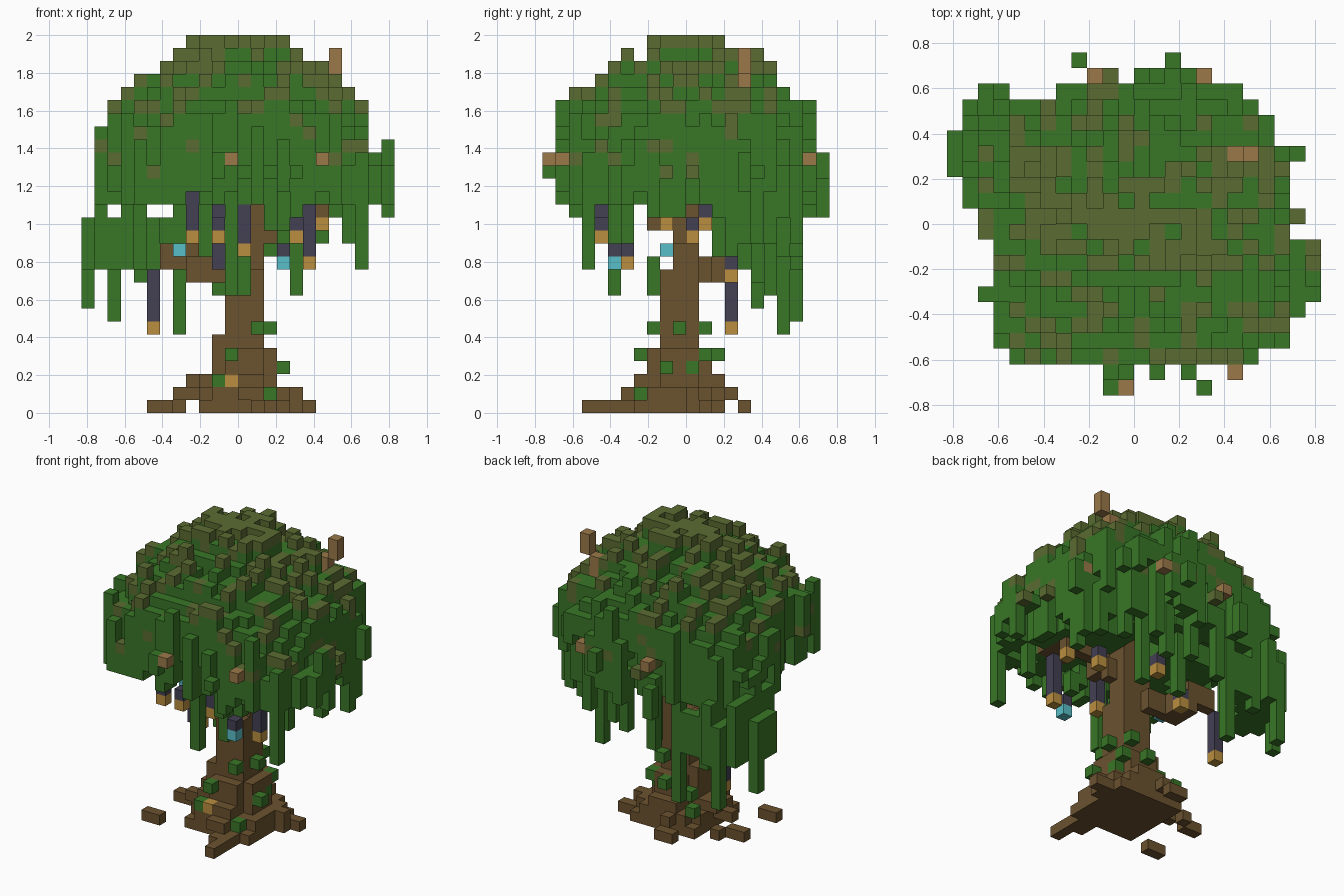
import bpy
import random
from mathutils import Vector, noise

random.seed(7)
UNIT = 2 / 29          # edge of one block
cells = {}             # grid position -> part name

PALETTE = {
    "leaf_green": (0.040, 0.180, 0.020),
    "moss_olive": (0.104, 0.148, 0.031),
    "bark_brown": (0.146, 0.084, 0.028),
    "bud_tan": (0.325, 0.190, 0.066),
    "cord_purple": (0.056, 0.051, 0.088),
    "lamp_gold": (0.490, 0.275, 0.050),
    "lamp_cyan": (0.100, 0.520, 0.580),
}
PART_COLOUR = {
    "canopy": "leaf_green", "hanging_vines": "leaf_green", "trunk_leaves": "leaf_green",
    "moss_patches": "moss_olive", "trunk": "bark_brown", "roots": "bark_brown",
    "branches": "bark_brown", "buds": "bud_tan", "lantern_cords": "cord_purple",
    "gold_lanterns": "lamp_gold", "cyan_lanterns": "lamp_cyan",
}


def box(part, xs, ys, zs):
    """Fill an inclusive range of blocks."""
    for i in range(xs[0], xs[1] + 1):
        for j in range(ys[0], ys[1] + 1):
            for k in range(zs[0], zs[1] + 1):
                cells[i, j, k] = part


def column(part, i, j, low, high):
    box(part, (i, i), (j, j), (low, high))


def rough(i, j, scale, seed):
    return noise.noise(Vector((i * scale + seed, j * scale + 0.37, seed * 1.7)))


def radius(i, j):
    """Rounded-square distance from the tree axis, in blocks."""
    return ((abs(i + 0.5) * 0.95) ** 2.4 + abs(j + 0.5) ** 2.4) ** (1 / 2.4)


# Canopy: a dome of block columns inside an uneven outline
west = [-8, -9, -9, -9, -10, -9, -9, -9, -10, -10, -11, -11, -11, -11, -11, -11, -9, -5]
east = [7, 9, 9, 10, 11, 11, 11, 11, 9, 10, 9, 9, 9, 9, 8, 8, 7, 6]
for j, (start, end) in enumerate(zip(west, east), -9):
    for i in range(start, end + 1):
        r = radius(i, j)
        top = int(27.2 - 4.9 * (r / 9) ** 2 + 1.4 * rough(i, j, 0.6, 3))
        bottom = 16 if rough(i, j, 0.25, 6) < 0.1 else 18
        if r > 9.8:                       # ragged outer strands
            top = random.randint(18, 22) if i < 10 else random.randint(18, 20)
            bottom = random.choice((16, 16, 17, 18, 19))
        elif r > 8:
            bottom = random.choice((15, 16, 16, 17, 19, 20))
        if i < -4:
            bottom = max(bottom, 16)
        column("canopy", i, j, min(bottom, top), top)
        # Moss blocks resting on the crown
        if rough(i, j, 0.7, 9) + random.uniform(-0.5, 0.5) > 0.2:
            rise = 1 if r < 9.5 else 0
            column("moss_patches", i, j, top + rise, top + rise)

# Flat crown cap
for i in range(-4, 4):
    for j in range(-3, 3):
        if rough(i, j, 0.7, 5) > 0.16 or (j == 0 and i in (-4, -3, 2, 3)) or (i == 0 and j in (-3, 2)):
            column("canopy", i, j, 25, 27)
            column("moss_patches", i, j, 28, 28)

# Loose tufts around the rim
for i, j, low, high in ((-4, 10, 15, 17), (2, 10, 18, 19), (0, 9, 15, 20), (1, 9, 16, 23),
                        (2, 9, 16, 22), (3, 9, 17, 20), (10, 4, 17, 19), (-2, -10, 16, 22),
                        (-1, -10, 17, 23), (1, -10, 16, 21), (3, -10, 17, 20),
                        (-2, -11, 18, 19), (4, -11, 18, 18)):
    column("canopy", i, j, low, high)

# Mossy blocks scattered over the sides
for cell, part in list(cells.items()):
    if part == "canopy" and cell[2] > 18 and random.random() < 0.06:
        cells[cell] = "moss_patches"
column("moss_patches", -2, 9, 18, 18)

# Low leafy skirt on one back corner
for i in range(-12, -4):
    for j in range(2, 9):
        inside = 3 <= j <= 5 or (i >= -11 and j <= 7) or i in (-10, -9)
        if inside and radius(i, j) > 8.2:
            column("hanging_vines", i, j, 11, 14)
            if i not in (-12, -10, -7, -6):
                column("hanging_vines", i, j, 15, 16)

# Vines: x, y, lowest and highest block
for i, j, low, high in ((-12, 5, 8, 14), (-10, 8, 7, 14), (-5, 7, 6, 17), (-8, 7, 10, 17),
                        (9, -8, 11, 18), (8, -5, 13, 17), (8, 5, 13, 17), (9, 2, 15, 17),
                        (9, 3, 12, 17), (9, 4, 13, 17), (3, -5, 13, 14), (2, -5, 14, 15),
                        (4, 6, 9, 17), (-1, -6, 9, 17), (-1, 5, 10, 17), (3, -8, 14, 17),
                        (2, 7, 12, 17), (4, 8, 13, 17), (0, 8, 12, 17), (6, 6, 13, 17),
                        (-3, 8, 11, 17), (11, -3, 15, 17)):
    column("hanging_vines", i, j, low, high)

# Buds
for i, j, low, high in ((7, 4, 26, 27), (6, 4, 24, 25), (9, 4, 19, 19), (-1, -11, 19, 19),
                        (6, -10, 19, 19), (4, 9, 19, 19), (-3, 9, 19, 19)):
    column("buds", i, j, low, high)

# Trunk: stacked slabs that narrow upwards
for xs, ys, zs in (((-3, 3), (-4, 2), (0, 0)), ((-2, 2), (-4, 2), (1, 1)),
                   ((-3, 3), (-3, 1), (1, 1)), ((-3, 2), (-2, 0), (2, 2)),
                   ((-1, 1), (-4, 2), (2, 2)), ((-2, 2), (-2, 0), (3, 4)),
                   ((-1, 1), (-3, 1), (3, 4)), ((-2, 1), (-2, 0), (5, 5)),
                   ((-1, 1), (-2, 0), (6, 10)), ((-1, 1), (-1, 0), (11, 16))):
    box("trunk", xs, ys, zs)

# Roots
for xs, ys, zs in (((-7, -6), (0, 0), (0, 0)), ((-5, -5), (1, 1), (0, 0)),
                   ((-5, -4), (-1, -1), (1, 1)), ((-4, -4), (0, 0), (2, 2)),
                   ((4, 4), (0, 0), (0, 1)), ((4, 5), (1, 1), (0, 0)),
                   ((2, 2), (-8, -7), (0, 0)), ((1, 2), (-6, -5), (0, 0)),
                   ((0, 1), (-5, -5), (1, 1)), ((-7, -6), (-5, -5), (0, 0)),
                   ((-1, -1), (3, 3), (1, 1)), ((-2, -1), (4, 4), (0, 0))):
    box("roots", xs, ys, zs)

# Branches reaching under the leaves
for xs, ys, zs in (((-3, -1), (1, 1), (10, 11)), ((-4, -3), (1, 3), (10, 11)),
                   ((-6, -4), (3, 3), (11, 12)), ((2, 2), (-1, -1), (13, 14)),
                   ((3, 6), (-2, -2), (15, 15)), ((2, 2), (-3, -2), (14, 15)),
                   ((4, 6), (-5, -3), (16, 16))):
    box("branches", xs, ys, zs)

# Lanterns on cords: x, y, lamp block, cord top, lamp kind
for i, j, lamp, top, kind in ((-4, -7, 13, 16, "gold"), (-2, -7, 13, 14, "gold"),
                              (0, -5, 12, 15, "gold"), (4, 0, 13, 14, "gold"),
                              (5, -5, 11, 15, "gold"), (6, -2, 14, 14, "gold"),
                              (3, -6, 11, 12, "cyan"), (-5, -2, 12, 12, "cyan"),
                              (-7, 3, 6, 10, "gold"), (-3, 3, 10, 11, "gold"),
                              (-2, 1, 14, 15, "gold")):
    column("lantern_cords", i, j, lamp, top)
    column(kind + "_lanterns", i, j, lamp, lamp)
    if j < -3:                            # opening in the leaves before the cord
        for front in range(-12, j):
            for k in range(lamp, top + 1):
                cells.pop((i, front, k), None)
column("lantern_cords", -2, -5, 11, 12)

# Leaves and one lamp clinging to the trunk
for i, j, k in ((1, -3, 6), (2, -1, 6), (-1, -4, 4), (3, -2, 3), (2, -4, 1), (-2, -4, 2),
                (1, 1, 6), (0, 2, 4), (2, 1, 4), (-2, 1, 3), (-2, -1, 9), (2, 0, 3),
                (0, -3, 9), (0, -3, 10), (0, -3, 11), (-3, 2, 2)):
    cells[i, j, k] = "trunk_leaves"
cells[-1, -4, 2] = "gold_lanterns"

# Outward faces of a block: direction and corner offsets
SIDES = []
for axis in range(3):
    u, v = (axis + 1) % 3, (axis + 2) % 3
    for sign in (0, 1):
        corners = []
        for a, b in ((0, 0), (1, 0), (1, 1), (0, 1)):
            corner = [sign] * 3
            corner[u], corner[v] = a, b
            corners.append(tuple(corner))
        step = [0] * 3
        step[axis] = 2 * sign - 1
        SIDES.append((step, corners if sign else corners[::-1]))


def build(part, material):
    """Turn the exposed faces of one part into a mesh object."""
    verts, faces = {}, []
    for cell, owner in cells.items():
        if owner != part:
            continue
        for step, corners in SIDES:
            if tuple(c + s for c, s in zip(cell, step)) in cells:
                continue
            points = [tuple(c + o for c, o in zip(cell, corner)) for corner in corners]
            faces.append([verts.setdefault(p, len(verts)) for p in points])
    mesh = bpy.data.meshes.new(part)
    mesh.from_pydata([Vector(p) * UNIT for p in verts], [], faces)
    mesh.materials.append(material)
    bpy.context.collection.objects.link(bpy.data.objects.new(part, mesh))


default = bpy.data.objects.get("Cube")
if default:
    bpy.data.objects.remove(default, do_unlink=True)

materials = {}
for name, rgb in PALETTE.items():
    mat = bpy.data.materials.new(name)
    mat.use_nodes = True
    mat.diffuse_color = (*rgb, 1)
    mat.node_tree.nodes["Principled BSDF"].inputs["Base Color"].default_value = (*rgb, 1)
    materials[name] = mat

for part, colour in PART_COLOUR.items():
    build(part, materials[colour])
